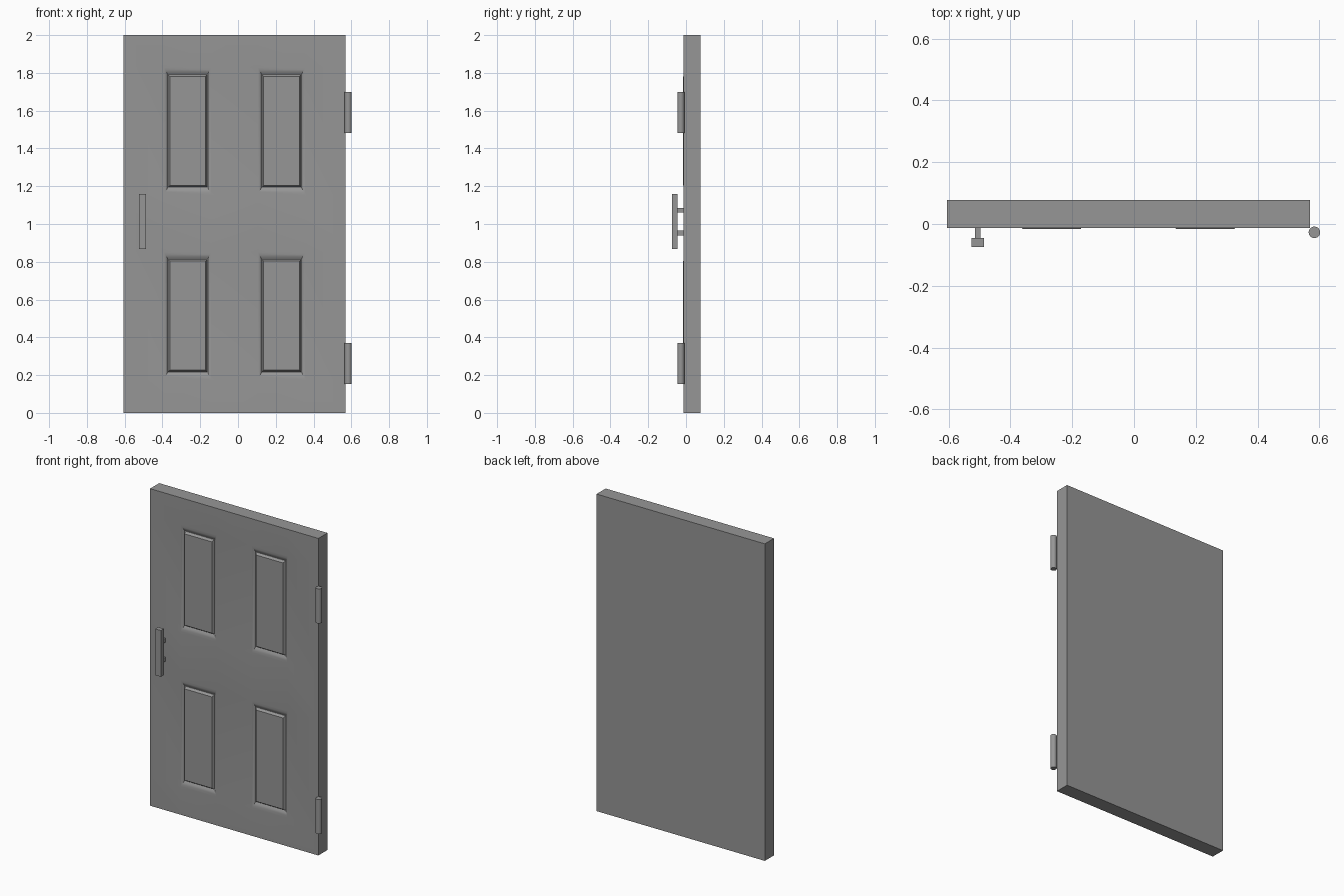
import bpy
import bmesh
from mathutils import Vector

if "Cube" in bpy.data.objects:
    bpy.data.objects.remove(bpy.data.objects["Cube"], do_unlink=True)

GREY = (0.305, 0.305, 0.305, 1)
grey = bpy.data.materials.new("plain_grey")
grey.use_nodes = True
grey.diffuse_color = GREY
grey.node_tree.nodes["Principled BSDF"].inputs["Base Color"].default_value = GREY


def finish(bm, name, smooth=False):
    bmesh.ops.recalc_face_normals(bm, faces=bm.faces[:])
    mesh = bpy.data.meshes.new(name)
    bm.to_mesh(mesh)
    bm.free()
    mesh.materials.append(grey)
    obj = bpy.data.objects.new(name, mesh)
    bpy.context.collection.objects.link(obj)
    if smooth:
        bpy.ops.object.select_all(action="DESELECT")
        obj.select_set(True)
        bpy.context.view_layer.objects.active = obj
        bpy.ops.object.shade_smooth_by_angle(angle=0.45)
    return obj


def box_mesh(low, high):
    bm = bmesh.new()
    bmesh.ops.create_cube(bm, size=1)
    low, high = Vector(low), Vector(high)
    for v in bm.verts:
        v.co = (low + high) / 2 + v.co * (high - low)
    return bm


# Door slab, cut along the outlines of the four panels
FRONT = -0.013
columns = [(-0.391, -0.142), (0.106, 0.355)]
rows = [(0.178, 0.852), (1.156, 1.83)]
door = box_mesh((-0.605, FRONT, 0), (0.57, 0.078, 2))


def cut(point, normal):
    bmesh.ops.bisect_plane(door, geom=door.verts[:] + door.edges[:] + door.faces[:],
                           plane_co=point, plane_no=normal)


for column in columns:
    for x in column:
        cut((x, 0, 0), (1, 0, 0))
for row in rows:
    for z in row:
        cut((0, 0, z), (0, 0, 1))


def is_panel(face):
    c = face.calc_center_median()
    return (abs(c.y - FRONT) < 0.001
            and any(a < c.x < b for a, b in columns)
            and any(a < c.z < b for a, b in rows))


# Moulding profile: side inset, top and bottom inset, depth behind the front
moulding = [(0.007, 0.014, 0.002), (0.013, 0.026, 0.006), (0.018, 0.036, 0.012),
            (0.021, 0.039, 0.012), (0.030, 0.049, -0.003)]
door.faces.ensure_lookup_table()
for face in [f for f in door.faces if is_panel(f)]:
    centre = face.calc_center_median()
    corners = [v.co.copy() for v in face.verts]
    half_x = max(c.x for c in corners) - centre.x
    half_z = max(c.z for c in corners) - centre.z
    for inset_x, inset_z, depth in moulding:
        face = bmesh.ops.extrude_discrete_faces(door, faces=[face])["faces"][0]
        for v in face.verts:
            v.co.x = centre.x + (half_x - inset_x) * (1 if v.co.x > centre.x else -1)
            v.co.z = centre.z + (half_z - inset_z) * (1 if v.co.z > centre.z else -1)
            v.co.y = FRONT + depth
finish(door, "door_slab", smooth=True)

# Pull handle on two posts
finish(box_mesh((-0.525, -0.075, 0.868), (-0.486, -0.045, 1.16)), "handle_bar")
for name, z in (("lower", 0.953), ("upper", 1.073)):
    finish(box_mesh((-0.514, -0.046, z - 0.013), (-0.497, FRONT + 0.002, z + 0.013)),
           name + "_handle_post")

# Hinge barrels
for name, z in (("lower", 0.262), ("upper", 1.59)):
    bm = bmesh.new()
    bmesh.ops.create_cone(bm, cap_ends=True, segments=32, radius1=0.0185,
                          radius2=0.0185, depth=0.218)
    bmesh.ops.translate(bm, verts=bm.verts[:], vec=(0.5835, -0.027, z))
    finish(bm, name + "_hinge", smooth=True)
